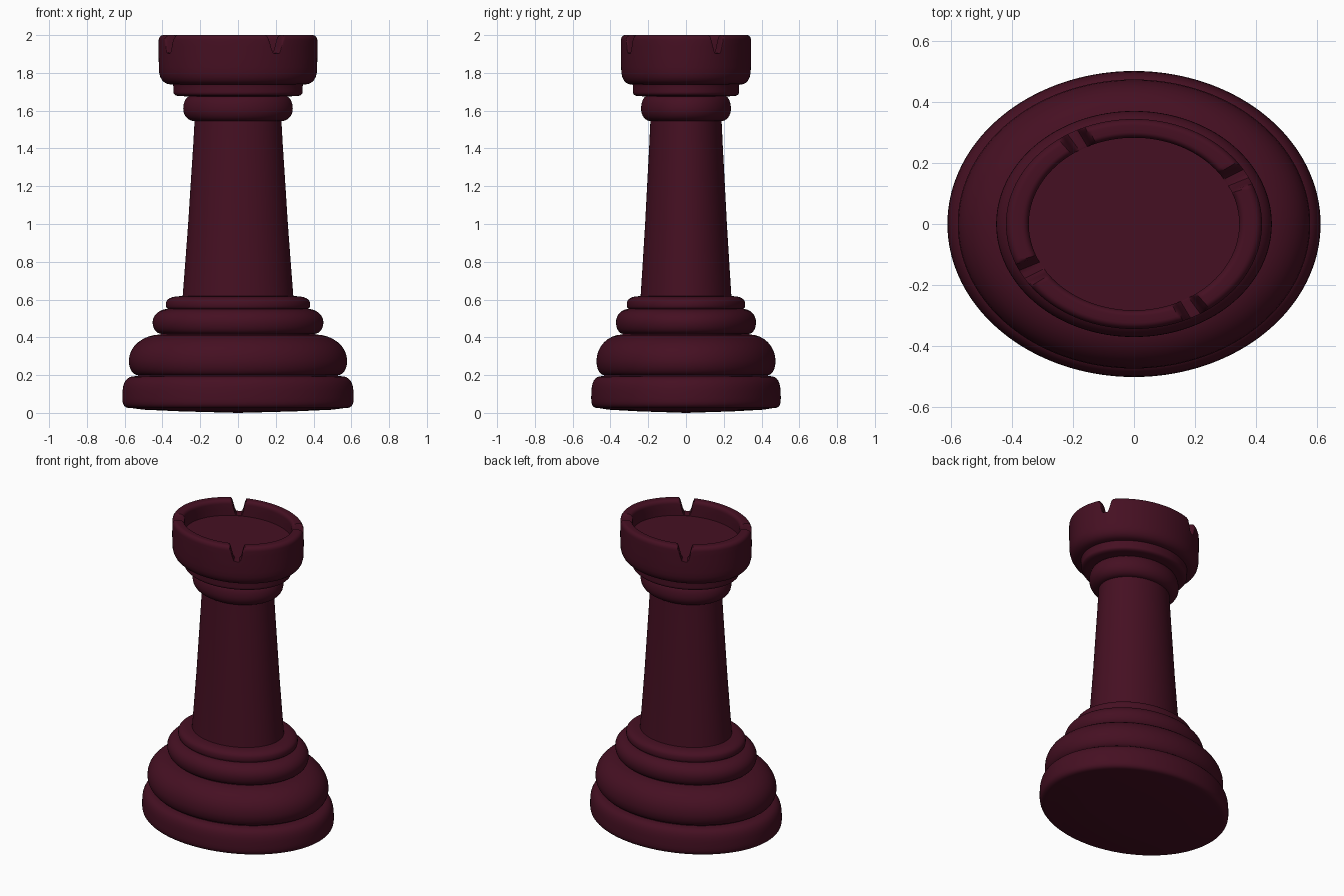
import bpy, bmesh
from math import sin, cos, pi, radians

if "Cube" in bpy.data.objects:
    bpy.data.objects.remove(bpy.data.objects["Cube"])

SEG = 288          # lathe segments
Y_SCALE = 0.82     # the piece is oval: narrower in y
FLOOR = 1.90       # height of the crown floor and notch bottoms

mat = bpy.data.materials.new("dark_maroon")
mat.diffuse_color = (0.06, 0.005, 0.016, 1)
mat.use_nodes = True
mat.node_tree.nodes["Principled BSDF"].inputs["Base Color"].default_value = mat.diffuse_color


def bead(z0, r0, zm, rm, z1, r1, p=2.0, n=8):
    """Rounded moulding from (r0,z0) bulging to (rm,zm) and back to (r1,z1)."""
    pts = []
    for i in range(-n, n + 1):
        a = i / n * pi / 2
        ze, re = (z0, r0) if i < 0 else (z1, r1)
        s, c = abs(sin(a)) ** (2 / p), max(cos(a), 0) ** (2 / p)
        pts.append((re + (rm - re) * c, zm + (ze - zm) * s))
    return pts


def notch(r, z, ang):
    """Lower the rim towards the floor inside the four evenly spaced notches."""
    if z <= FLOOR + 0.001:
        return z
    d = abs((ang - radians(29) + pi / 4) % (pi / 2) - pi / 4) * r
    t = min(max((d - 0.016) / 0.034, 0), 1)
    k = t * t * (3 - 2 * t)
    return FLOOR + (z - FLOOR) * (0.04 + 0.96 * k)


def lathe(name, profile, shape=None):
    bm = bmesh.new()
    rings = []
    for r, z in profile:
        if r == 0:
            rings.append([bm.verts.new((0, 0, z))] * SEG)
            continue
        ring = []
        for i in range(SEG):
            a = 2 * pi * i / SEG
            zz = shape(r, z, a) if shape else z
            ring.append(bm.verts.new((r * cos(a), r * sin(a) * Y_SCALE, zz)))
        rings.append(ring)
    for lo, hi in zip(rings, rings[1:]):
        for i in range(SEG):
            j = (i + 1) % SEG
            quad = list(dict.fromkeys((lo[i], lo[j], hi[j], hi[i])))
            bm.faces.new(quad)
    me = bpy.data.meshes.new(name)
    bm.to_mesh(me)
    bm.free()
    me.materials.append(mat)
    ob = bpy.data.objects.new(name, me)
    bpy.context.collection.objects.link(ob)
    bpy.ops.object.select_all(action='DESELECT')
    ob.select_set(True)
    bpy.context.view_layer.objects.active = ob
    bpy.ops.object.shade_smooth_by_angle(angle=radians(40))
    return ob


# Foot disc with slightly domed underside, then three stacked mouldings
base = [(0, 0.0), (0.3, 0.008), (0.5, 0.017)]
base += bead(0.025, 0.56, 0.08, 0.612, 0.195, 0.53, p=3)
base += bead(0.2, 0.53, 0.275, 0.578, 0.415, 0.41)
base += bead(0.42, 0.41, 0.48, 0.452, 0.55, 0.37)
base += bead(0.553, 0.37, 0.575, 0.382, 0.618, 0.293, p=2.5)
lathe("base", base)

# Tapering column
lathe("column", [(0.293, 0.618), (0.279, 0.8), (0.264, 1.0), (0.25, 1.22),
                 (0.237, 1.42), (0.23, 1.545)])

# Neck collar: round ring and thin flared ring
collar = bead(1.545, 0.23, 1.61, 0.29, 1.675, 0.255)
collar += bead(1.677, 0.30, 1.70, 0.342, 1.738, 0.345, p=2.5)
lathe("collar", collar)

# Crown: cup with rounded rim, four notches and flat floor
quarter = [i * pi / 12 for i in range(7)]
crown = [(0.345 + 0.074 * sin(a) ** 0.8, 1.83 - 0.092 * cos(a) ** 0.8)
         for a in quarter[:-1]]
crown += [(0.419, 1.83), (0.42, 1.88), (0.42, 1.91), (0.42, 1.94)]
crown += [(0.395 + 0.025 * cos(a), 1.972 + 0.028 * sin(a)) for a in quarter]
crown += [(0.367 - 0.022 * sin(a), 1.975 + 0.025 * cos(a)) for a in quarter]
crown += [(0.345, 1.94), (0.345, 1.915), (0.345, FLOOR), (0.3, FLOOR), (0, FLOOR)]
lathe("crown", crown, notch)
